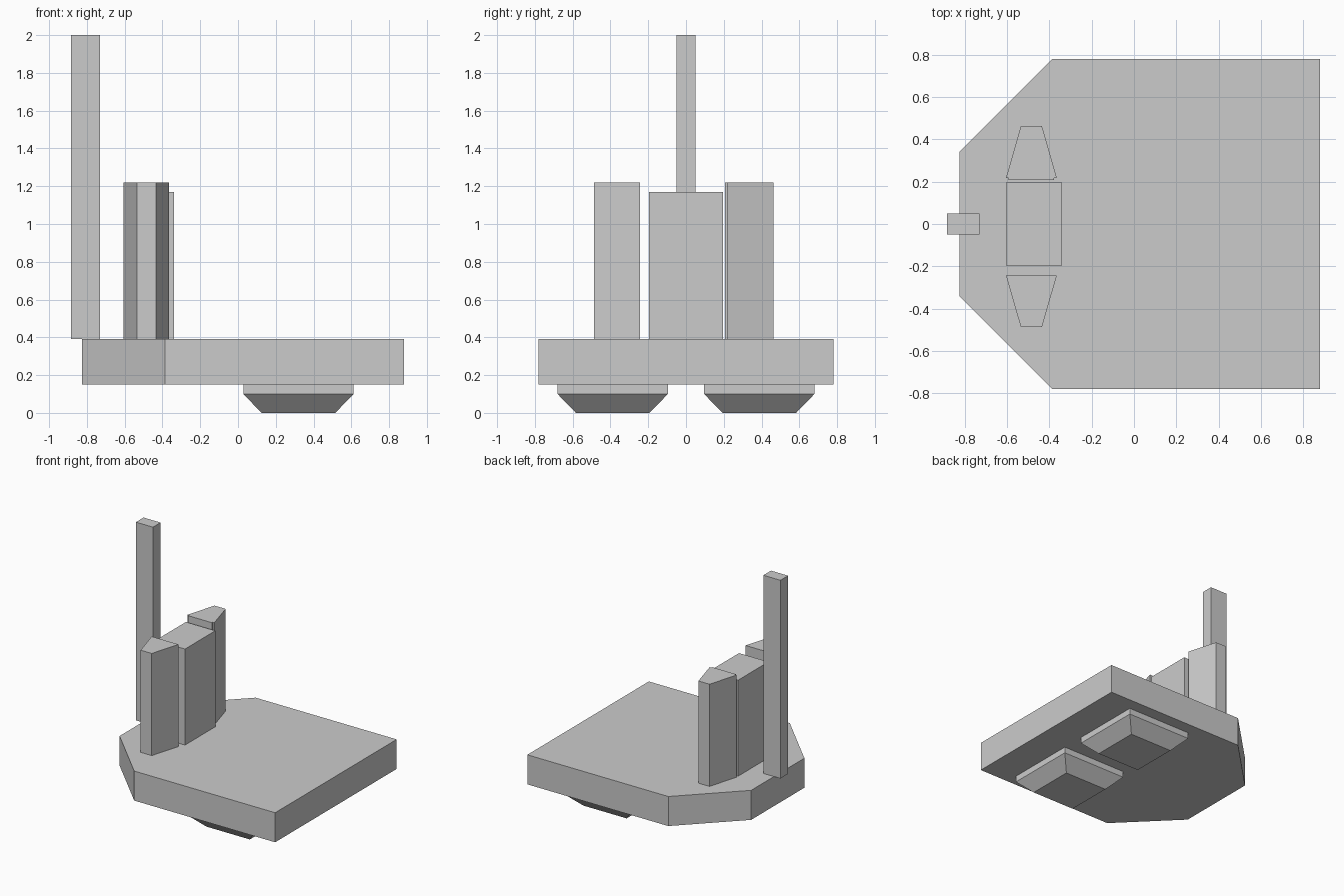
import bpy
import bmesh

cube = bpy.data.objects.get("Cube")
if cube:
    bpy.data.objects.remove(cube, do_unlink=True)

grey = bpy.data.materials.new("plain grey")
grey.use_nodes = True
colour = (0.6, 0.6, 0.6, 1)
grey.diffuse_color = colour
grey.node_tree.nodes["Principled BSDF"].inputs["Base Color"].default_value = colour


def loft(name, rings):
    """Closed solid through stacked rings, each given as (outline, height)."""
    bm = bmesh.new()
    loops = [[bm.verts.new((x, y, z)) for x, y in outline] for outline, z in rings]
    bm.faces.new(loops[0])
    bm.faces.new(loops[-1])
    for low, high in zip(loops, loops[1:]):
        for i in range(len(low)):
            j = (i + 1) % len(low)
            bm.faces.new((low[i], low[j], high[j], high[i]))
    bmesh.ops.recalc_face_normals(bm, faces=bm.faces)
    mesh = bpy.data.meshes.new(name)
    bm.to_mesh(mesh)
    bm.free()
    mesh.materials.append(grey)
    obj = bpy.data.objects.new(name, mesh)
    bpy.context.collection.objects.link(obj)
    return obj


def rect(x0, x1, y0, y1):
    return [(x0, y0), (x1, y0), (x1, y1), (x0, y1)]


def prism(name, outline, bottom, top):
    return loft(name, [(outline, bottom), (outline, top)])


DECK_LOW, DECK_TOP = 0.15, 0.39

# Deck with two cut corners
half_deck = [(-0.825, 0.342), (-0.387, 0.78), (0.88, 0.78)]
deck = half_deck + [(x, -y) for x, y in reversed(half_deck)]
prism("deck", deck, DECK_LOW, DECK_TOP)

# Tall post overhanging the narrow end
prism("post", rect(-0.883, -0.73, -0.049, 0.049), DECK_TOP, 2.0)

# Centre block between two tapered blocks
prism("centre_block", rect(-0.605, -0.34, -0.195, 0.195), DECK_TOP, 1.17)
prism("right_tapered_block",
      [(-0.605, -0.244), (-0.365, -0.244), (-0.435, -0.486), (-0.535, -0.486)],
      DECK_TOP, 1.22)
# The left one has a shallow step on its inner face
prism("left_tapered_block",
      [(-0.605, 0.218), (-0.593, 0.218), (-0.593, 0.207), (-0.379, 0.207),
       (-0.379, 0.218), (-0.365, 0.218), (-0.435, 0.462), (-0.535, 0.462)],
      DECK_TOP, 1.22)

# Feet with a straight rim and a sloped lower part
for side, y in (("right", -0.388), ("left", 0.388)):
    def square(half):
        return rect(0.32 - half, 0.32 + half, y - half, y + half)
    loft(side + "_foot", [(square(0.195), 0), (square(0.292), 0.1),
                          (square(0.292), DECK_LOW)])
